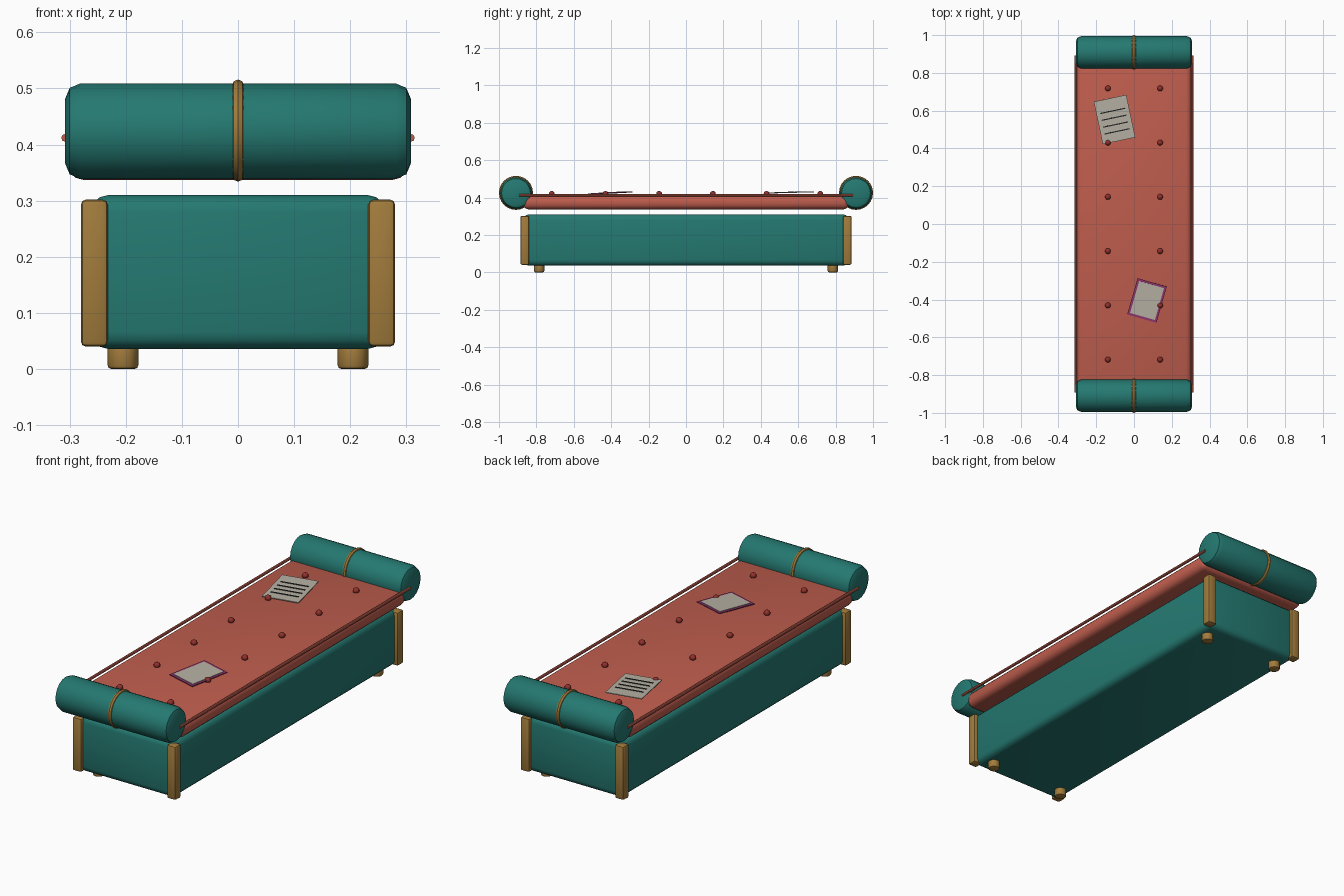
import bpy
from math import radians, pi
from mathutils import Matrix, Vector

if "Cube" in bpy.data.objects:
    bpy.data.objects.remove(bpy.data.objects["Cube"])


def material(name, rgb):
    m = bpy.data.materials.new(name)
    m.diffuse_color = (*rgb, 1)
    m.use_nodes = True
    m.node_tree.nodes["Principled BSDF"].inputs["Base Color"].default_value = m.diffuse_color
    return m


TEAL = material("teal", (0.018, 0.19, 0.165))
CORAL = material("coral", (0.52, 0.11, 0.075))
GOLD = material("gold", (0.36, 0.2, 0.045))
RED = material("dark_red", (0.28, 0.03, 0.025))
PAPER = material("paper", (0.47, 0.44, 0.37))
PLUM = material("plum", (0.28, 0.035, 0.15))
INK = material("ink", (0.02, 0.02, 0.02))


def finish(name, mat, bevel=0, segments=2, angle=40):
    ob = bpy.context.object
    ob.name = name
    ob.data.materials.append(mat)
    if bevel:
        mod = ob.modifiers.new("bevel", "BEVEL")
        mod.width, mod.segments = bevel, segments
        mod.limit_method, mod.angle_limit = "ANGLE", radians(50)
        bpy.ops.object.modifier_apply(modifier="bevel")
    bpy.ops.object.shade_smooth_by_angle(angle=radians(angle))
    return ob


def box(name, loc, size, mat, bevel=0, segments=2):
    bpy.ops.mesh.primitive_cube_add(size=1)
    ob = bpy.context.object
    ob.data.transform(Matrix.Diagonal((*size, 1)))
    ob.location = loc
    return finish(name, mat, bevel, segments)


def rod(name, loc, r, length, mat, sides, rot=(0, 0, 0), bevel=0, segments=2):
    bpy.ops.mesh.primitive_cylinder_add(vertices=sides, radius=r, depth=length,
                                        location=loc, rotation=rot)
    return finish(name, mat, bevel, segments)


# Base and floating mattress
box("base", (0, 0, 0.173), (0.524, 1.74, 0.274), TEAL, 0.03, 3)
box("mattress", (0, 0, 0.375), (0.61, 1.745, 0.076), CORAL, 0.03, 3)

# Corner posts and feet
for sx in (-1, 1):
    for sy in (-1, 1):
        box("corner_post", (sx * 0.256, sy * 0.862, 0.171),
            (0.048, 0.047, 0.262), GOLD, 0.009)
        rod("foot", (sx * 0.205, sy * 0.785, 0.025), 0.0275, 0.05, GOLD, 12, bevel=0.007)
    # Piping along each long edge
    rod("piping", (sx * 0.308, 0, 0.412), 0.007, 1.785, CORAL, 8, (pi / 2, 0, 0))

# Bolsters with a gold band
for sy in (-1, 1):
    rod("bolster", (0, sy * 0.909, 0.424), 0.085, 0.616, TEAL, 20, (0, pi / 2, 0), 0.027)
    bpy.ops.mesh.primitive_torus_add(major_segments=24, minor_segments=8,
                                     major_radius=0.08, minor_radius=0.011,
                                     location=(0, sy * 0.909, 0.425),
                                     rotation=(0, pi / 2, 0))
    finish("bolster_band", GOLD)

# Tufting buttons
for x in (-0.138, 0.138):
    for i in range(6):
        bpy.ops.mesh.primitive_uv_sphere_add(segments=10, ring_count=6, radius=0.0155,
                                             location=(x, -0.718 + i * 0.2872, 0.421))
        bpy.context.object.scale.z = 0.9
        finish("button", RED, angle=60)


def sheet(name, frame, offset, size, mat):
    ob = box(name, (0, 0, 0), size, mat)
    ob.matrix_world = frame @ Matrix.Translation(Vector(offset))


def tilted(x, y, z, turn, tilt):
    return (Matrix.Translation((x, y, z)) @ Matrix.Rotation(radians(turn), 4, "Z")
            @ Matrix.Rotation(radians(tilt), 4, "X"))


# Written note with ruled strokes
note = tilted(-0.103, 0.553, 0.427, 12, 1.5)
sheet("note", note, (0, 0, 0), (0.176, 0.23, 0.004), PAPER)
for i in range(4):
    sheet("note_line", note, (0, 0.047 - i * 0.037, 0.003), (0.135, 0.006, 0.003), INK)

# Bordered card
card = tilted(0.069, -0.405, 0.424, -16, 3)
sheet("card_border", card, (0, 0, 0), (0.161, 0.2, 0.004), PLUM)
sheet("card_face", card, (0, 0, 0.002), (0.137, 0.176, 0.004), PAPER)
